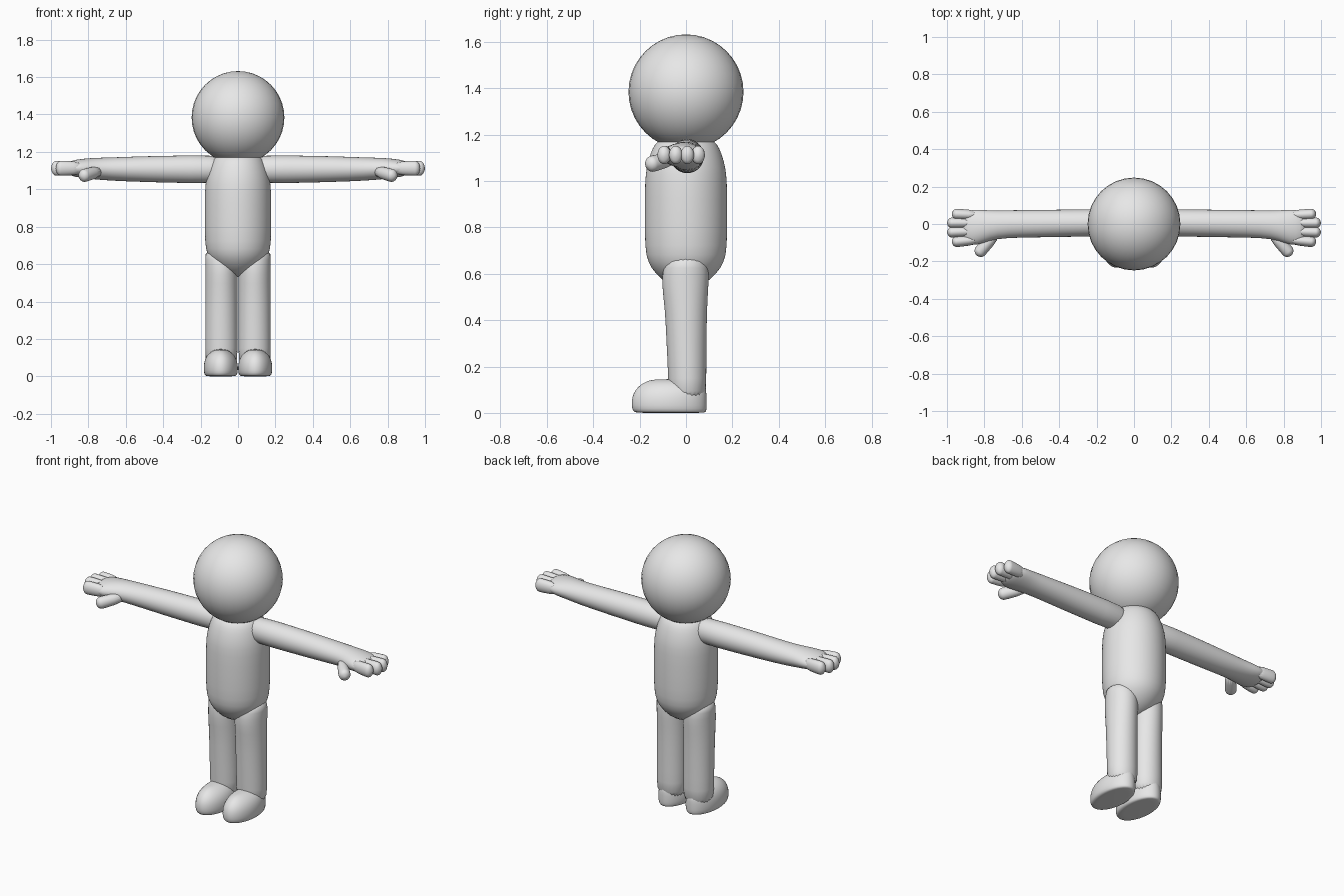
import bpy, bmesh
from math import sin, cos, pi, sqrt
from mathutils import Vector, Matrix

cube = bpy.data.objects.get("Cube")
if cube:
    bpy.data.objects.remove(cube, do_unlink=True)

grey = bpy.data.materials.new("light_grey")
grey.use_nodes = True
grey.diffuse_color = (0.8, 0.8, 0.8, 1)
grey.node_tree.nodes["Principled BSDF"].inputs["Base Color"].default_value = (0.8, 0.8, 0.8, 1)


def loft(name, rings, axis, sides=24, matrix=None, mirrored=True, levels=1):
    """Skin elliptical rings (position, centre u, centre v, radius u, radius v)."""
    bm = bmesh.new()
    loops = []
    for t, cu, cv, ru, rv in rings:
        loop = []
        for i in range(sides):
            a = 2 * pi * i / sides
            u, v = cu + ru * cos(a), cv + rv * sin(a)
            loop.append(bm.verts.new((t, u, v) if axis == "X" else (u, v, t)))
        loops.append(loop)
    for low, high in zip(loops, loops[1:]):
        for i in range(sides):
            j = (i + 1) % sides
            bm.faces.new((low[i], low[j], high[j], high[i]))
    bm.faces.new(loops[0][::-1])
    bm.faces.new(loops[-1])
    if matrix:
        bm.transform(matrix)
    bmesh.ops.recalc_face_normals(bm, faces=bm.faces)
    mesh = bpy.data.meshes.new(name)
    bm.to_mesh(mesh)
    bm.free()
    mesh.materials.append(grey)
    mesh.shade_smooth()
    obj = bpy.data.objects.new(name, mesh)
    bpy.context.collection.objects.link(obj)
    if mirrored:
        obj.modifiers.new("Mirror", "MIRROR").use_mirror_merge = False
    if levels:
        obj.modifiers.new("Subdivision", "SUBSURF").levels = levels
        obj.modifiers["Subdivision"].render_levels = levels
    return obj


def digit(name, start, tip, width, height):
    """Round-ended finger from start to tip."""
    start, tip = Vector(start), Vector(tip)
    length = (tip - start).length
    rings = [(0, 0, 0, width * 0.9, height * 0.9)]
    for k in range(6):
        s = k / 5 * 0.99
        f = sqrt(1 - s * s)
        rings.append((length - width * (1 - s), 0, 0, width * f, height * f))
    turn = (tip - start).to_track_quat("X", "Z").to_matrix().to_4x4()
    return loft(name, rings, "X", 16, Matrix.Translation(start) @ turn)


# Head
bpy.ops.mesh.primitive_uv_sphere_add(segments=32, ring_count=20, radius=0.248,
                                     location=(0, 0, 1.384))
head = bpy.context.object
head.name = "head"
head.data.materials.append(grey)
bpy.ops.object.shade_smooth()

# Torso: a turned profile of height and radius
profile = [(0.53, 0.01), (0.55, 0.075), (0.6, 0.133), (0.65, 0.166), (0.71, 0.178),
           (0.85, 0.179), (1.0, 0.178), (1.06, 0.171), (1.12, 0.154), (1.16, 0.135),
           (1.182, 0.11), (1.187, 0.05)]
loft("torso", [(z, 0, 0, r, r) for z, r in profile], "Z", 32, mirrored=False)

# Legs
leg_rings = [(0.04, 0.005, 0.083), (0.14, 0.006, 0.082), (0.3, 0.002, 0.087),
             (0.45, 0, 0.091), (0.55, -0.004, 0.102), (0.63, 0, 0.1), (0.68, 0, 0.08)]
loft("legs", [(z, 0.089, y, 0.087, r) for z, y, r in leg_rings], "Z")

# Feet: height, half width, toe and heel positions
foot_rings = [(0, 0.07, -0.205, 0.075), (0.002, 0.082, -0.223, 0.086),
              (0.015, 0.091, -0.235, 0.091), (0.05, 0.093, -0.237, 0.091),
              (0.085, 0.088, -0.229, 0.09), (0.115, 0.073, -0.207, 0.085),
              (0.135, 0.049, -0.175, 0.06), (0.146, 0.02, -0.14, 0.02)]
loft("feet", [(z, 0.092, (t + h) / 2, w, (h - t) / 2) for z, w, t, h in foot_rings], "Z")

# Arms running into the palms
loft("arms", [(0.04, 0.006, 1.107, 0.073, 0.076), (0.25, 0.006, 1.107, 0.073, 0.075),
              (0.5, 0.002, 1.108, 0.074, 0.07), (0.69, 0, 1.108, 0.074, 0.062),
              (0.77, -0.008, 1.111, 0.08, 0.058), (0.84, -0.018, 1.112, 0.097, 0.051),
              (0.89, -0.02, 1.112, 0.092, 0.042), (0.92, -0.02, 1.112, 0.065, 0.025)], "X")

# Fingers and thumbs
fingers = [("little_fingers", 0.054, 0.975), ("ring_fingers", 0.006, 1),
           ("middle_fingers", -0.045, 1), ("index_fingers", -0.097, 0.975)]
for name, y, tip in fingers:
    digit(name, (0.82, y * 0.85, 1.113), (tip, y, 1.112), 0.03, 0.041)
digit("thumbs", (0.73, -0.045, 1.1), (0.842, -0.168, 1.068), 0.034, 0.036)
